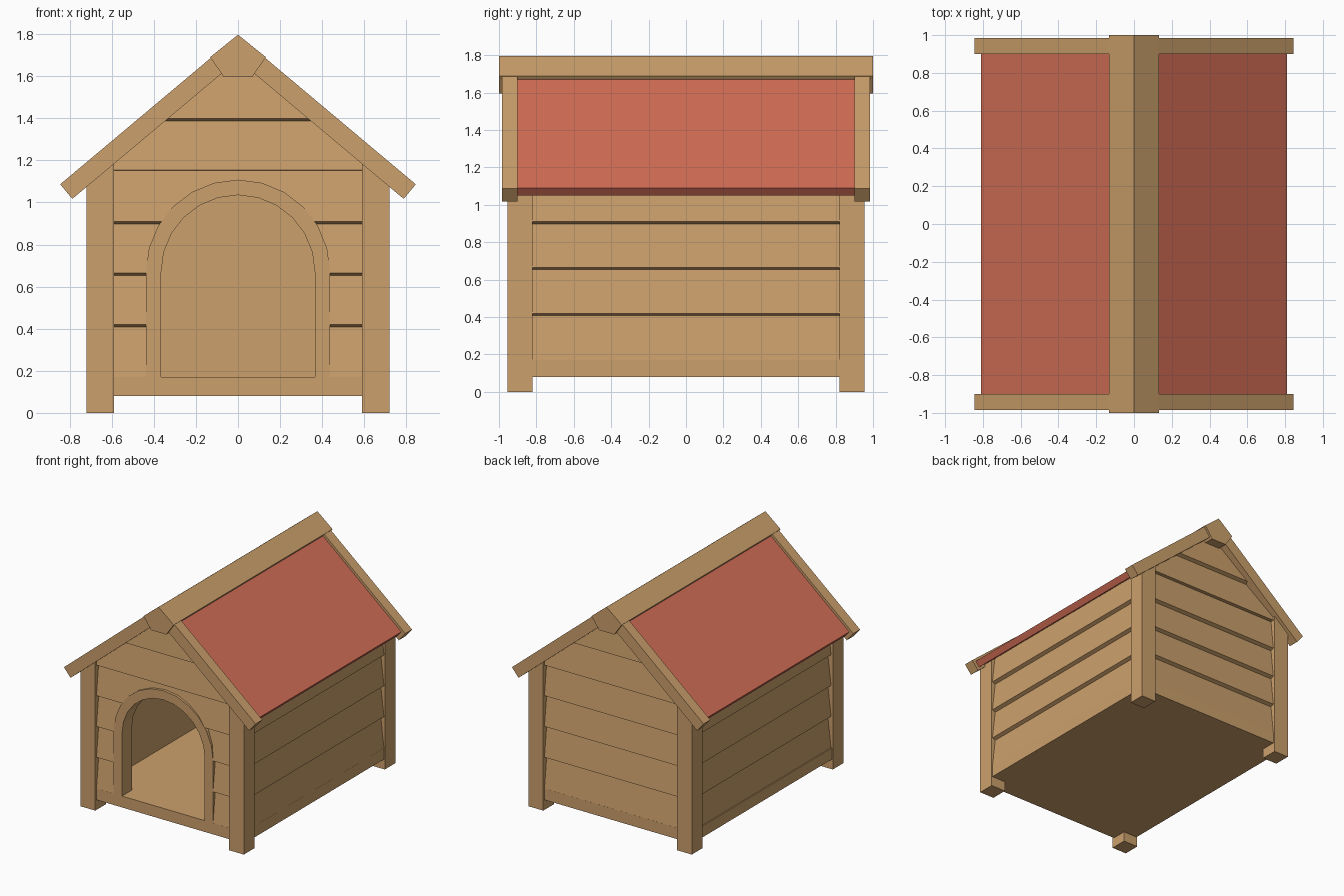
import bpy, bmesh, math
from mathutils import Vector

if "Cube" in bpy.data.objects:
    bpy.data.objects.remove(bpy.data.objects["Cube"])

S, C = math.sin(math.radians(40)), math.cos(math.radians(40))
SLOPE = S / C


def material(name, rgb):
    m = bpy.data.materials.new(name)
    m.diffuse_color = (*rgb, 1)
    m.use_nodes = True
    m.node_tree.nodes["Principled BSDF"].inputs["Base Color"].default_value = m.diffuse_color
    return m


wood = material("light wood", (0.60, 0.35, 0.148))
red = material("red roofing", (0.65, 0.155, 0.092))


def prism(name, pts, axis, a, b, mat=wood, clip=False):
    """Extrude a profile along x (points are y,z) or along y (points are x,z)."""
    bm = bmesh.new()

    def co(p, t):
        return (t, p[0], p[1]) if axis == 'x' else (p[0], t, p[1])
    lo = [bm.verts.new(co(p, a)) for p in pts]
    hi = [bm.verts.new(co(p, b)) for p in pts]
    bm.faces.new(lo)
    bm.faces.new(hi[::-1])
    n = len(pts)
    for i in range(n):
        j = (i + 1) % n
        bm.faces.new((lo[i], hi[i], hi[j], lo[j]))
    if clip:  # trim everything above the underside of the roof
        for s in (-1, 1):
            bmesh.ops.bisect_plane(bm, geom=bm.verts[:] + bm.edges[:] + bm.faces[:],
                                   plane_co=Vector((0, 0, 1.70)),
                                   plane_no=Vector((s * S, 0, C)), clear_outer=True)
            bmesh.ops.holes_fill(bm, edges=[e for e in bm.edges if e.is_boundary])
    bmesh.ops.recalc_face_normals(bm, faces=bm.faces[:])
    me = bpy.data.meshes.new(name)
    bm.to_mesh(me)
    bm.free()
    me.materials.append(mat)
    ob = bpy.data.objects.new(name, me)
    bpy.context.collection.objects.link(ob)
    return ob


def rect(x0, x1, z0, z1):
    return [(x0, z0), (x1, z0), (x1, z1), (x0, z1)]


def lapped(sign, inner, lip, inset):
    """Sawtooth section of overlapping boards."""
    pts = [(inner, 0.165), (lip, 0.165)]
    for z, dz in ((0.407, .012), (0.653, .012), (0.898, .012), (1.152, .001), (1.387, .012)):
        pts += [(lip - inset, z), (lip, z + dz)]
    pts += [(lip - inset, 1.72), (inner, 1.72)]
    return [(sign * d, z) for d, z in pts]


def arch(r, z0, n=12):
    pts = [(r, z0)]
    pts += [(r * math.cos(math.pi * i / n), 0.67 + r * math.sin(math.pi * i / n))
            for i in range(n + 1)]
    return pts + [(-r, z0)]


# Floor base
prism("floor_base", rect(-0.713, 0.713, 0.08, 0.17), 'y', -0.94, 0.94)

# Corner posts, cut to the roof slope
for sx, side in ((-1, "left"), (1, "right")):
    for sy, end in ((-1, "front"), (1, "back")):
        prism(f"{end}_{side}_post", rect(sx * 0.59, sx * 0.72, 0, 1.5), 'y',
              sy * 0.82, sy * 0.955, clip=True)

# Lapped walls
front = prism("front_wall", lapped(-1, 0.82, 0.94, 0.028), 'x', -0.62, 0.62, clip=True)
prism("back_wall", lapped(1, 0.82, 0.94, 0.028), 'x', -0.62, 0.62, clip=True)
prism("right_wall", lapped(1, 0.60, 0.713, 0.028), 'y', -0.85, 0.85, clip=True)
prism("left_wall", lapped(-1, 0.60, 0.705, 0.028), 'y', -0.85, 0.85, clip=True)

# Doorway cut and arched frame
cutter = prism("door_cutter", arch(0.40, 0.10), 'y', -1.1, -0.7)
cutter.hide_render = True
cutter.hide_viewport = True
cut = front.modifiers.new("doorway", 'BOOLEAN')
cut.operation = 'DIFFERENCE'
cut.solver = 'EXACT'
cut.object = cutter
prism("door_frame", arch(0.438, 0.168) + arch(0.365, 0.168)[::-1], 'y', -0.94, -0.815)


# Sloping roof parts: from the eave corner up to x = x_in, with thickness t
def slope_profile(s, xe, ze, t, x_in):
    xb, zb = xe - t * S, ze - t * C
    return [(s * xe, ze), (s * x_in, ze + (xe - x_in) * SLOPE),
            (s * x_in, zb + (xb - x_in) * SLOPE), (s * xb, zb)]


for s, side in ((-1, "left"), (1, "right")):
    prism(f"{side}_roof_panel", slope_profile(s, 0.81, 1.09, 0.052, 0), 'y', -0.9, 0.9, red)
    for sy, end in ((-1, "front"), (1, "back")):
        prism(f"{end}_{side}_barge_board", slope_profile(s, 0.845, 1.086, 0.09, 0.05), 'y',
              sy * 0.9, sy * 0.985)

# Ridge beam
prism("ridge_beam", [(0, 1.797), (0.133, 1.69), (0.067, 1.596), (-0.067, 1.596), (-0.133, 1.69)],
      'y', -1, 1)
